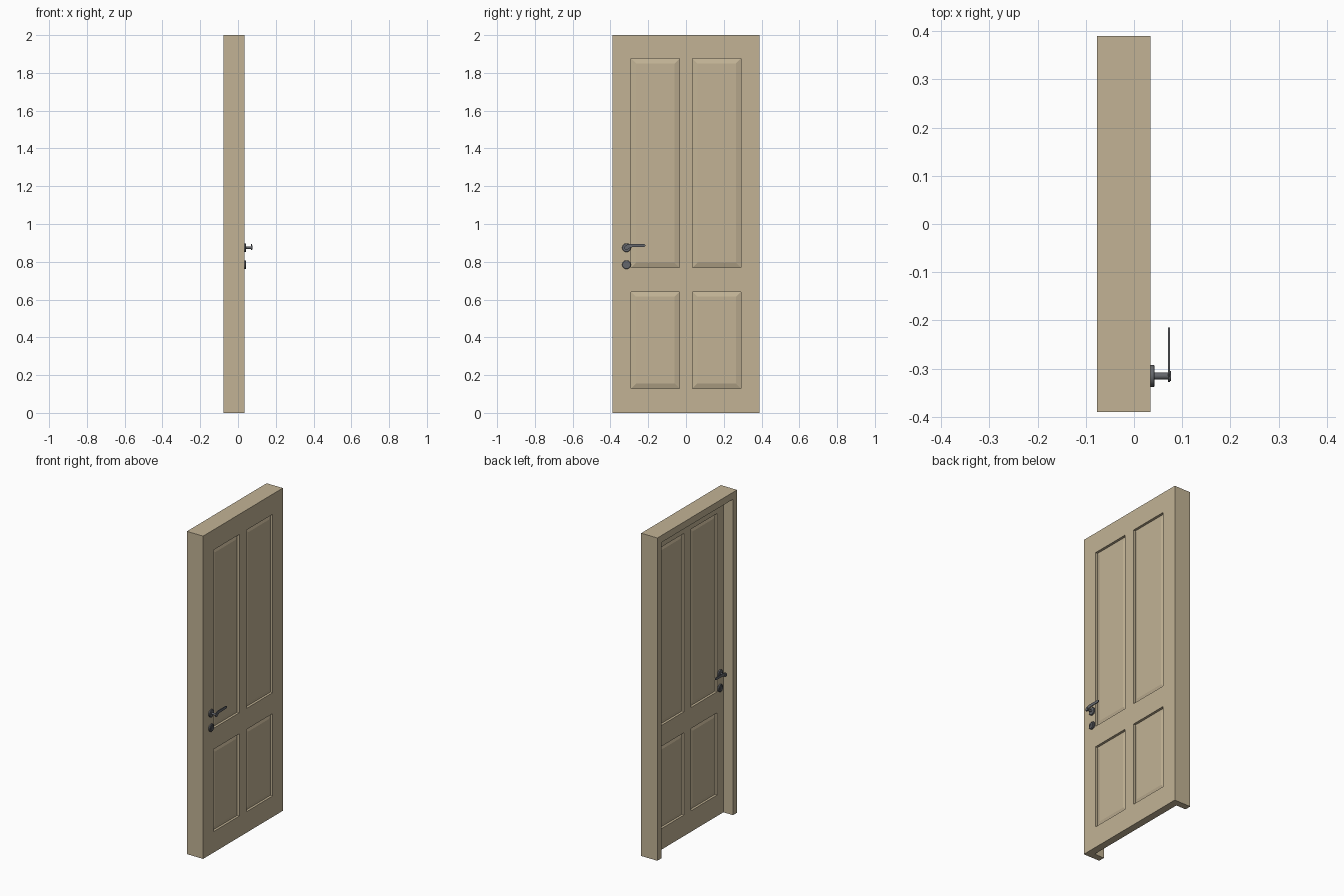
import bpy, bmesh, math
from mathutils import Vector, Matrix

if "Cube" in bpy.data.objects:
    bpy.data.objects.remove(bpy.data.objects["Cube"])

XF, XL, XB = 0.034, -0.011, -0.077   # front face, leaf back, frame back
YO, YI, ZT, ZI = 0.39, 0.35, 2.0, 1.957
HY, HZ, KZ = -0.315, 0.875, 0.785    # handle and lock centres


def material(name, col):
    m = bpy.data.materials.new(name)
    m.diffuse_color = (*col, 1)
    m.use_nodes = True
    m.node_tree.nodes["Principled BSDF"].inputs["Base Color"].default_value = m.diffuse_color
    return m


wood = material("painted wood", (0.54, 0.45, 0.30))
metal = material("dark metal", (0.13, 0.135, 0.15))


def make_object(name, bm, mat):
    me = bpy.data.meshes.new(name)
    bm.to_mesh(me)
    bm.free()
    me.materials.append(mat)
    ob = bpy.data.objects.new(name, me)
    bpy.context.collection.objects.link(ob)
    return ob


# Door leaf and frame as one shell
bm = bmesh.new()


def face(pts, n):
    f = bm.faces.new([bm.verts.new(p) for p in pts])
    f.normal_update()
    if f.normal.dot(Vector(n)) < 0:
        f.normal_flip()


def panel(x, s, y0, y1, z0, z1):
    # straight recess, then a gently raised field; s is the outward direction
    def ring(inset, depth):
        a, b, c, d = y0 + inset, y1 - inset, z0 + inset, z1 - inset
        xx = x - s * depth
        return [(xx, a, c), (xx, b, c), (xx, b, d), (xx, a, d)]
    inward = [(0, 0, 1), (0, -1, 0), (0, 0, -1), (0, 1, 0)]
    r0, r1, r2 = ring(0, 0), ring(0, 0.015), ring(0.025, 0.007)
    for i in range(4):
        j = (i + 1) % 4
        face([r0[i], r0[j], r1[j], r1[i]], inward[i])
        face([r1[i], r1[j], r2[j], r2[i]], (s, 0, 0))
    face(r2, (s, 0, 0))


def panelled_side(x, s, yo, zt):
    ys = [-yo, -0.29, -0.035, 0.035, 0.29, yo]
    zs = [0, 0.13, 0.64, 0.77, 1.875, zt]
    for i in range(5):
        for j in range(5):
            c = (ys[i], ys[i + 1], zs[j], zs[j + 1])
            if i % 2 and j % 2:
                panel(x, s, *c)
            else:
                face([(x, c[0], c[2]), (x, c[1], c[2]), (x, c[1], c[3]), (x, c[0], c[3])], (s, 0, 0))


panelled_side(XF, 1, YO, ZT)
panelled_side(XL, -1, YI, ZI)
for s in (-1, 1):
    o, i = s * YO, s * YI
    face([(XB, o, 0), (XF, o, 0), (XF, o, ZT), (XB, o, ZT)], (0, s, 0))
    face([(XB, i, 0), (XL, i, 0), (XL, i, ZI), (XB, i, ZI)], (0, -s, 0))
    face([(XB, o, 0), (XB, i, 0), (XB, i, ZI), (XB, o, ZT)], (-1, 0, 0))
face([(XB, -YO, ZT), (XF, -YO, ZT), (XF, YO, ZT), (XB, YO, ZT)], (0, 0, 1))
face([(XB, -YI, ZI), (XL, -YI, ZI), (XL, YI, ZI), (XB, YI, ZI)], (0, 0, -1))
face([(XB, -YO, ZT), (XB, YO, ZT), (XB, YI, ZI), (XB, -YI, ZI)], (-1, 0, 0))
face([(XF, -YO, 0), (XF, YO, 0), (XB, YO, 0), (XB, YI, 0),
      (XL, YI, 0), (XL, -YI, 0), (XB, -YI, 0), (XB, -YO, 0)], (0, 0, -1))
bmesh.ops.remove_doubles(bm, verts=bm.verts, dist=1e-5)
make_object("door_and_frame", bm, wood)


# Hardware helpers: x is distance out from the door face, mirrored for the back
def place(bm, back):
    if back:
        m = Matrix.Translation((XL, 0, 0)) @ Matrix.Diagonal((-1, 1, 1, 1))
    else:
        m = Matrix.Translation((XF, 0, 0))
    bmesh.ops.transform(bm, matrix=m, verts=bm.verts)
    bmesh.ops.recalc_face_normals(bm, faces=bm.faces)


def lathe(name, profile, z, back, n=24):
    b = bmesh.new()
    rings = [[b.verts.new((x, HY + r * math.cos(2 * math.pi * k / n),
                           z + r * math.sin(2 * math.pi * k / n)))
              for k in range(n)] for x, r in profile]
    for p, q in zip(rings, rings[1:]):
        for k in range(n):
            b.faces.new([p[k], p[(k + 1) % n], q[(k + 1) % n], q[k]])
    b.faces.new(rings[0])
    b.faces.new(rings[-1])
    place(b, back)
    ob = make_object(name, b, metal)
    bpy.ops.object.select_all(action='DESELECT')
    ob.select_set(True)
    bpy.context.view_layer.objects.active = ob
    bpy.ops.object.shade_smooth_by_angle()


def plate(name, outline, x0, x1, back):
    b = bmesh.new()
    f = b.faces.new([b.verts.new((x0, y, z)) for y, z in outline])
    new = bmesh.ops.extrude_face_region(b, geom=[f])["geom"]
    bmesh.ops.translate(b, vec=(x1 - x0, 0, 0),
                        verts=[v for v in new if isinstance(v, bmesh.types.BMVert)])
    place(b, back)
    make_object(name, b, metal)


# Lever outline: round pivot end, sweeping up into a straight grip
lever = [(HY + 0.012 * math.cos(math.radians(a)), HZ + 0.012 * math.sin(math.radians(a)))
         for a in range(120, 331, 30)]
lever += [(-0.296, 0.874), (-0.286, 0.877), (-0.226, 0.878)]
lever += [(-0.223 + 0.008 * math.cos(math.radians(a)), 0.886 + 0.008 * math.sin(math.radians(a)))
          for a in range(-60, 91, 30)]
lever += [(-0.295, 0.894), (-0.31, 0.892)]

for back in (False, True):
    side = "back" if back else "front"
    lathe(side + "_handle_rosette", [(0, 0.023), (0.007, 0.023), (0.009, 0.021)], HZ, back)
    lathe(side + "_handle_stem", [(0.005, 0.007), (0.037, 0.007), (0.037, 0.010), (0.043, 0.010)], HZ, back)
    plate(side + "_lever", lever, 0.036, 0.041, back)
    # Lock rosette with a sunken middle and an upright key slot
    lathe(side + "_lock_rosette", [(0, 0.023), (0.007, 0.023), (0.009, 0.021),
                                   (0.009, 0.015), (0.005, 0.015)], KZ, back)
    plate(side + "_lock_barrel", [(HY + a, KZ + c) for a, c in
          ((-0.005, -0.013), (0.005, -0.013), (0.005, 0.013), (-0.005, 0.013))], 0.004, 0.009, back)
